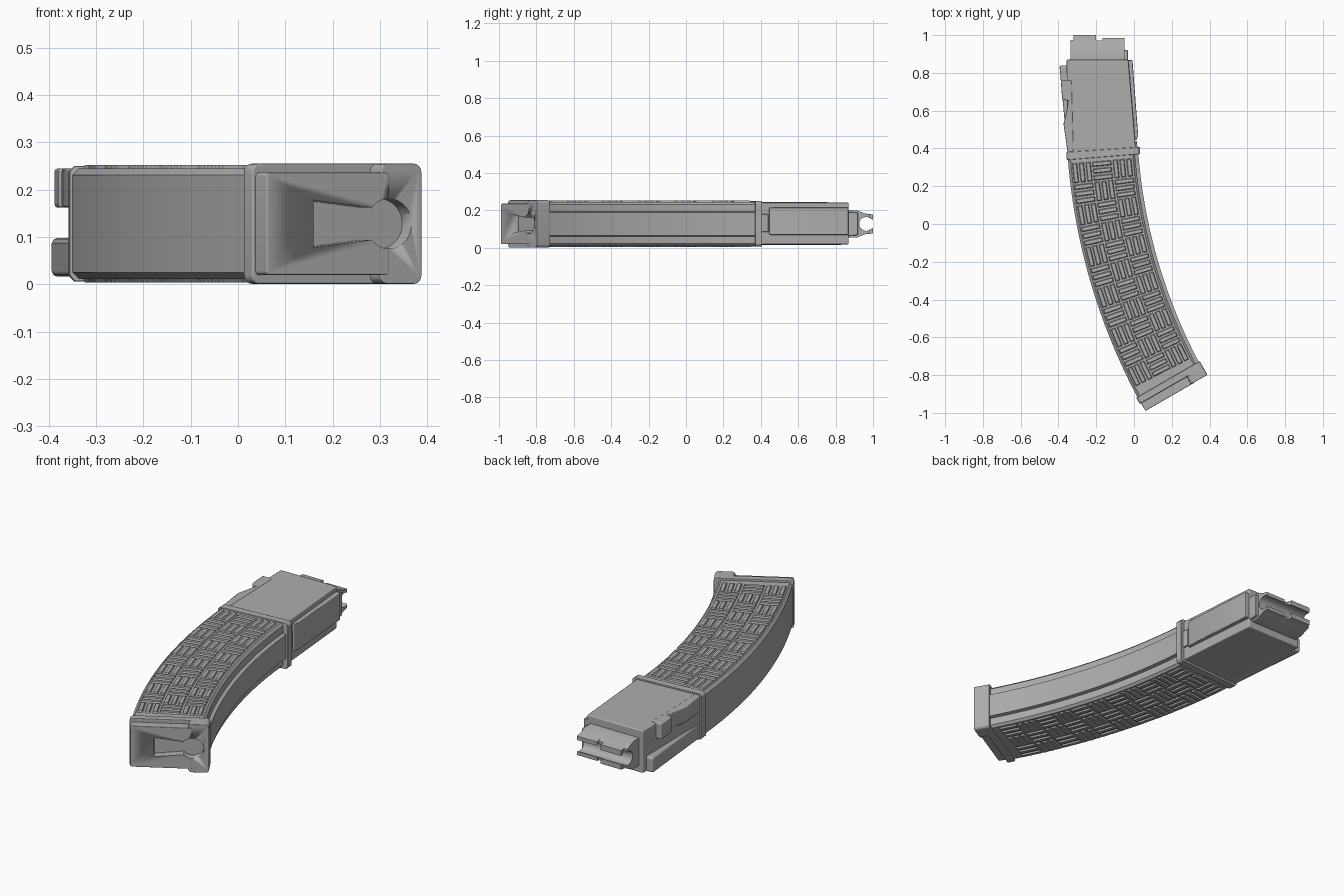
import bpy, bmesh, math
from mathutils import Vector

cube = bpy.data.objects.get("Cube")
if cube:
    bpy.data.objects.remove(cube)

grey = bpy.data.materials.new("warm grey")
grey.use_nodes = True
COLOUR = (0.42, 0.42, 0.42, 1)
grey.diffuse_color = COLOUR
grey.node_tree.nodes["Principled BSDF"].inputs["Base Color"].default_value = COLOUR

MID = 0.128                      # middle height of the body
CENTRE = Vector((2.864, 0.598))  # centre of the body curve
R_IN, R_OUT = 2.85, 3.224
U = Vector((math.cos(math.radians(30)), math.sin(math.radians(30)), 0))
V = Vector((-U.y, U.x, 0))


# Placement frames: profile (p, q) and sweep position h to world space
def flat(p, q, h):
    return Vector((p, q, h))


def along_x(p, q, h):
    return Vector((h, p, q))


def curved(p, q, h):
    a = math.radians(h)
    return Vector((CENTRE.x - p * math.cos(a), CENTRE.y - p * math.sin(a), q))


def base_frame(p, q, h):
    return Vector((0.06, -0.99, 0)) + U * p + V * h + Vector((0, 0, q))


def sweep(bm, profile, lo, hi, place, steps=1):
    rings = []
    for i in range(steps + 1):
        h = lo + (hi - lo) * i / steps
        rings.append([bm.verts.new(place(p, q, h)) for p, q in profile])
    n = len(profile)
    for a, b in zip(rings, rings[1:]):
        for i in range(n):
            j = (i + 1) % n
            bm.faces.new((a[i], a[j], b[j], b[i]))
    bm.faces.new(rings[0])
    bm.faces.new(rings[-1])


def finish(name, bm, bevel=0, smooth=True):
    bmesh.ops.recalc_face_normals(bm, faces=bm.faces)
    mesh = bpy.data.meshes.new(name)
    bm.to_mesh(mesh)
    bm.free()
    mesh.materials.append(grey)
    ob = bpy.data.objects.new(name, mesh)
    bpy.context.collection.objects.link(ob)
    if smooth:
        bpy.ops.object.select_all(action='DESELECT')
        ob.select_set(True)
        bpy.context.view_layer.objects.active = ob
        bpy.ops.object.shade_smooth_by_angle(angle=math.radians(30))
    if bevel:
        mod = ob.modifiers.new("soft edges", 'BEVEL')
        mod.width, mod.segments, mod.limit_method = bevel, 2, 'ANGLE'
        mod.harden_normals = True
    return ob


def part(name, profile, lo, hi, place, steps=1, bevel=0):
    bm = bmesh.new()
    sweep(bm, profile, lo, hi, place, steps)
    return finish(name, bm, bevel)


def mirrored(half):
    return [(p, MID + d) for p, d in half] + [(p, MID - d) for p, d in reversed(half)]


def rounded(p0, q0, p1, q1, r, n=5):
    pts = []
    for k, (cx, cy) in enumerate([(p1 - r, q1 - r), (p0 + r, q1 - r), (p0 + r, q0 + r), (p1 - r, q0 + r)]):
        for i in range(n + 1):
            t = math.pi / 2 * (k + i / n)
            pts.append((cx + r * math.cos(t), cy + r * math.sin(t)))
    return pts


# Curved body with a raised strip on its inner side
body = mirrored([(R_IN, 0.062), (2.868, 0.066), (2.868, 0.105), (2.88, 0.117),
                 (3.210, 0.117), (R_OUT, 0.103)])
part("curved_body", body, 4, 28.5, curved, steps=40)

# Collar between curved body and straight neck
collar = mirrored([(2.84, 0.11), (2.852, 0.122), (3.218, 0.122), (3.23, 0.11)])
part("collar", collar, 3.85, 4.6, curved, bevel=0.003)

# Basket-weave grip ribs on both broad faces
bm = bmesh.new()
COLS, ROWS, BARS = 3, 11, 3
r_start, r_cell = 2.885, 0.108
a_start, a_cell = 4.9, 2.02


def rib(bm, r0, r1, a0, a1, side):
    slope = 0.005
    da = math.degrees(slope / 3.04)
    low, high = [], []
    for r, a, sr, sa in ((r0, a0, 1, 1), (r1, a0, -1, 1), (r1, a1, -1, -1), (r0, a1, 1, -1)):
        low.append(bm.verts.new(curved(r, MID + side * 0.115, a)))
        high.append(bm.verts.new(curved(r + sr * slope, MID + side * 0.1245, a + sa * da)))
    bm.faces.new(high)
    bm.faces.new(low)
    for i in range(4):
        j = (i + 1) % 4
        bm.faces.new((low[i], low[j], high[j], high[i]))


for side in (-1, 1):
    for row in range(ROWS):
        for col in range(COLS):
            for k in range(BARS):
                s0, s1 = (k + 0.12) / BARS, (k + 0.88) / BARS
                l0, l1 = 0.03, 0.97
                if (row + col) % 2:
                    s0, s1, l0, l1 = l0, l1, s0, s1
                rib(bm, r_start + r_cell * (col + s0), r_start + r_cell * (col + s1),
                    a_start + a_cell * (row + l0), a_start + a_cell * (row + l1), side)
finish("grip_ribs", bm, smooth=False)

# Straight neck and its rails
part("neck", [(-0.357, 0.87), (-0.03, 0.87), (0.012, 0.37), (-0.35, 0.35)],
     0.018, 0.242, flat, bevel=0.006)
part("inner_rail", [(-0.06, 0.868), (-0.008, 0.868), (0.022, 0.47), (0.014, 0.445), (-0.02, 0.445)],
     0.07, 0.215, flat, bevel=0.004)
part("inner_stop", [(-0.02, 0.44), (0.014, 0.44), (0.019, 0.4), (-0.02, 0.4)],
     0.085, 0.18, flat, bevel=0.003)
part("lower_outer_rail", [(-0.33, 0.84), (-0.395, 0.84), (-0.352, 0.38), (-0.32, 0.38)],
     0.016, 0.098, flat, bevel=0.012)
part("upper_outer_rail", [(-0.33, 0.76), (-0.388, 0.76), (-0.38, 0.66), (-0.345, 0.65),
                          (-0.373, 0.53), (-0.352, 0.38), (-0.32, 0.38)],
     0.162, 0.245, flat, bevel=0.006)


# Feed lips: a slotted round channel running across the end of the neck
def lip_profile(top):
    half = [(0.86, 0.073), (0.915, 0.073), (0.955, 0.056), (top, 0.05)]
    reach = min(math.pi - 0.65, math.acos(max(-1, (0.963 - top) / 0.037)))
    groove = [(0.963 - 0.037 * math.cos(t), 0.037 * math.sin(t))
              for t in [reach * (1 - i / 10) for i in range(10)]]
    groove[0] = (top, groove[0][1])
    return mirrored(half + groove)


for name, x0, x1, top in (("outer_lip", -0.335, -0.318, 0.975), ("main_lips", -0.32, -0.2, 1.0),
                          ("lip_notch", -0.202, -0.165, 0.972), ("inner_lips", -0.167, -0.05, 0.985)):
    part(name, lip_profile(top), x0, x1, along_x)
part("lip_shoulder", mirrored([(0.86, 0.065), (0.92, 0.06)]), -0.06, -0.032, along_x, bevel=0.004)

# Floor plate: flange, full-height heel and narrower sliding plate
floor = [part("base_flange", rounded(-0.007, 0.001, 0.381, 0.255, 0.018), 0.047, 0.085, base_frame, bevel=0.004),
         part("base_heel", rounded(0.28, 0.001, 0.381, 0.255, 0.018), 0.002, 0.06, base_frame, bevel=0.003),
         part("base_slide", rounded(0.001, 0.02, 0.3, 0.236, 0.008), 0.0, 0.06, base_frame, bevel=0.003)]
part("base_lip", rounded(0.012, 0.032, 0.05, 0.224, 0.004), 0.02, 0.06, base_frame, bevel=0.002)

# Keyhole recess cut into the floor plate
hole = [(0.3 + 0.056 * math.cos(t), MID + 0.053 * math.sin(t))
        for t in [math.radians(-140 + 280 * i / 28) for i in range(29)]]
keyhole = hole + [(0.115, MID + 0.05), (0.115, MID - 0.05)]
cutter = part("keyhole_cutter", keyhole, -0.03, 0.042, base_frame)
cutter.hide_render = True
cutter.hide_set(True)
cutter.display_type = 'WIRE'
for ob in floor:
    mod = ob.modifiers.new("keyhole", 'BOOLEAN')
    mod.operation, mod.object, mod.solver = 'DIFFERENCE', cutter, 'EXACT'
